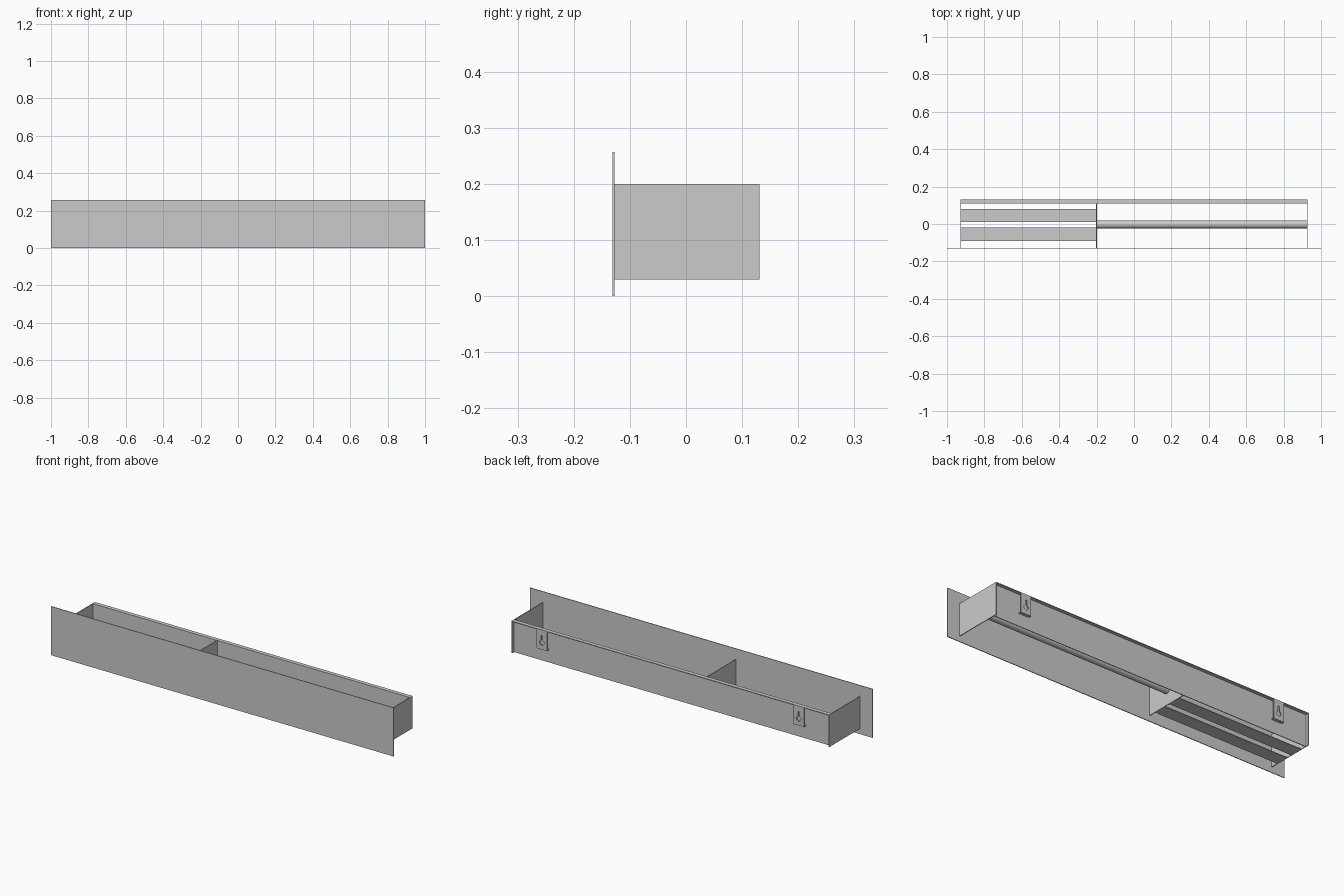
import bpy, bmesh, math
from mathutils import Matrix

if "Cube" in bpy.data.objects:
    bpy.data.objects.remove(bpy.data.objects["Cube"])

T = 0.004            # sheet thickness
BOX_X = 0.928        # half width of the box
Z0, Z1 = 0.03, 0.20  # box bottom and top
Y_FRONT, Y_PANEL, Y_BACK = -0.127, 0.114, 0.131


def finish(name, bm):
    mesh = bpy.data.meshes.new(name)
    bm.to_mesh(mesh)
    bm.free()
    obj = bpy.data.objects.new(name, mesh)
    bpy.context.collection.objects.link(obj)
    return obj


def box(name, x, y, z):
    """Box from (min, max) ranges."""
    bm = bmesh.new()
    bmesh.ops.create_cube(bm, size=1)
    for v in bm.verts:
        for i, r in enumerate((x, y, z)):
            v.co[i] = r[0] if v.co[i] < 0 else r[1]
    return finish(name, bm)


def keyhole_plate(name, cx):
    """Upright plate with a keyhole opening, drawn as a filled curve."""
    w, zb = 0.03, 0.10
    outer = [(-w, zb), (w, zb), (w, Z1 - T), (-w, Z1 - T)]
    r, s, zc, zt = 0.013, 0.005, 0.132, 0.165
    a0 = math.acos(s / r)
    hole = []
    for i in range(17):      # large round opening
        a = math.pi - a0 + (math.pi + 2 * a0) * i / 16
        hole.append((r * math.cos(a), zc + r * math.sin(a)))
    for i in range(9):       # narrow slot above
        a = math.pi * i / 8
        hole.append((s * math.cos(a), zt + s * math.sin(a)))
    cu = bpy.data.curves.new(name, 'CURVE')
    cu.dimensions = '2D'
    cu.fill_mode = 'BOTH'
    cu.extrude = T / 2
    for pts in (outer, hole):
        sp = cu.splines.new('POLY')
        sp.points.add(len(pts) - 1)
        for p, (px, pz) in zip(sp.points, pts):
            p.co = (px, pz, 0, 1)
        sp.use_cyclic_u = True
    obj = bpy.data.objects.new(name, cu)
    bpy.context.collection.objects.link(obj)
    obj.location = (cx, Y_BACK - T / 2, 0)
    obj.rotation_euler = (math.pi / 2, 0, 0)
    bpy.ops.object.select_all(action='DESELECT')
    obj.select_set(True)
    bpy.context.view_layer.objects.active = obj
    bpy.ops.object.convert(target='MESH')
    # bottom return to the back panel
    box(name + "_foot", (cx - w, cx + w), (Y_PANEL, Y_BACK), (zb - T, zb))


# Wide front panel
box("front_panel", (-1, 1), (-0.131, Y_FRONT), (0, 0.257))

# Box sides and divider
for side, s in (("left", -1), ("right", 1)):
    xs = sorted((s * BOX_X, s * (BOX_X - T)))
    box(side + "_end", xs, (Y_FRONT, Y_BACK), (Z0, Z1))
    keyhole_plate(side + "_hanger", s * 0.75)
box("divider", (-0.2 - T / 2, -0.2 + T / 2), (Y_FRONT, Y_PANEL), (Z0, Z1))

# Recessed back with outward top flange
IN = BOX_X - T
box("back_panel", (-IN, IN), (Y_PANEL - T, Y_PANEL), (Z0, Z1))
box("back_flange", (-IN, IN), (Y_PANEL, Y_BACK), (Z1 - T, Z1))

# Two bottom slats in the left compartment
for name, y in (("front_slat", (-0.09, -0.02)), ("rear_slat", (0.01, 0.08))):
    box(name, (-IN, -0.2), y, (Z0, Z0 + T))

# Round rail in the right compartment
bm = bmesh.new()
length = IN + 0.2
bmesh.ops.create_cone(bm, cap_ends=True, segments=24, radius1=0.021, radius2=0.021,
                      depth=length,
                      matrix=Matrix.Translation(((IN - 0.2) / 2, -0.002, 0.11))
                      @ Matrix.Rotation(math.pi / 2, 4, 'Y'))
rail = finish("rail", bm)
bpy.ops.object.select_all(action='DESELECT')
rail.select_set(True)
bpy.context.view_layer.objects.active = rail
bpy.ops.object.shade_smooth_by_angle(angle=math.radians(35))
